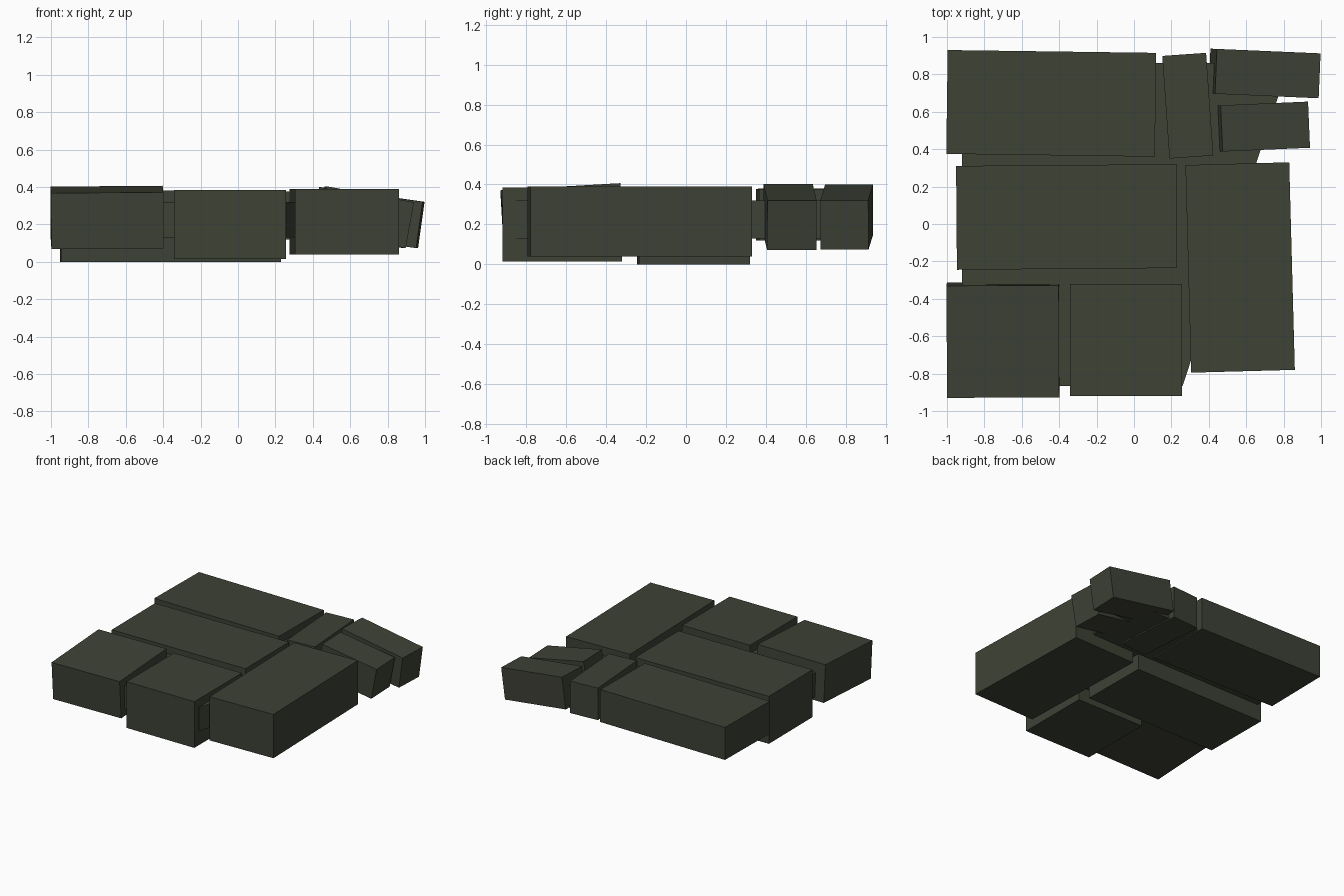
import bpy
from mathutils import Matrix, Euler

if "Cube" in bpy.data.objects:
    bpy.data.objects.remove(bpy.data.objects["Cube"])

stone = bpy.data.materials.new("dark_green_stone")
stone.diffuse_color = (0.047, 0.054, 0.036, 1)
stone.use_nodes = True
stone.node_tree.nodes["Principled BSDF"].inputs["Base Color"].default_value = stone.diffuse_color


def mesh_object(name, verts, faces):
    mesh = bpy.data.meshes.new(name)
    mesh.from_pydata(verts, [], faces)
    mesh.materials.append(stone)
    ob = bpy.data.objects.new(name, mesh)
    bpy.context.collection.objects.link(ob)
    return ob


def prism(name, outline, z0, z1):
    """Upright prism from a counter-clockwise outline."""
    n = len(outline)
    verts = [(x, y, z) for z in (z0, z1) for x, y in outline]
    faces = [tuple(reversed(range(n))), tuple(range(n, 2 * n))]
    faces += [(i, (i + 1) % n, n + (i + 1) % n, n + i) for i in range(n)]
    return mesh_object(name, verts, faces)


def block(name, centre, size, tilt=(0, 0, 0)):
    """Box about its centre, tilted in radians."""
    x, y, z = (s / 2 for s in size)
    ob = prism(name, [(-x, -y), (x, -y), (x, y), (-x, y)], -z, z)
    ob.data.transform(Matrix.Translation(centre) @ Euler(tilt).to_matrix().to_4x4())
    return ob


# Mortar core with a slanted right side, joining the stones
prism("mortar_core", [(-0.92, -0.865), (0.26, -0.865), (0.83, 0.86), (-0.92, 0.86)], 0.13, 0.32)

# Large flat stones
block("back_left_stone", (-0.4425, 0.645, 0.25), (1.115, 0.555, 0.26), (0, 0, -0.0135))
block("middle_stone", (-0.36, 0.0375, 0.19), (1.178, 0.555, 0.38), (0, 0, 0.008))
block("right_stone", (0.5675, -0.2325, 0.215), (0.555, 1.11, 0.35), (0, 0, 0.027))

# Square front stones
block("front_left_stone", (-0.70, -0.62, 0.237), (0.60, 0.60, 0.30), (0.058, -0.008, 0.005))
block("front_middle_stone", (-0.0425, -0.62, 0.20), (0.60, 0.60, 0.37))

# Small back stones, the last two sagging to the right
block("back_middle_stone", (0.2875, 0.6325, 0.248), (0.235, 0.55, 0.256), (0, 0, 0.07))
block("back_right_stone", (0.698, 0.805, 0.236), (0.56, 0.24, 0.25), (0, 0.14, -0.043))
block("broken_right_stone", (0.68, 0.52, 0.238), (0.475, 0.247, 0.25), (0, 0.18, 0.043))
